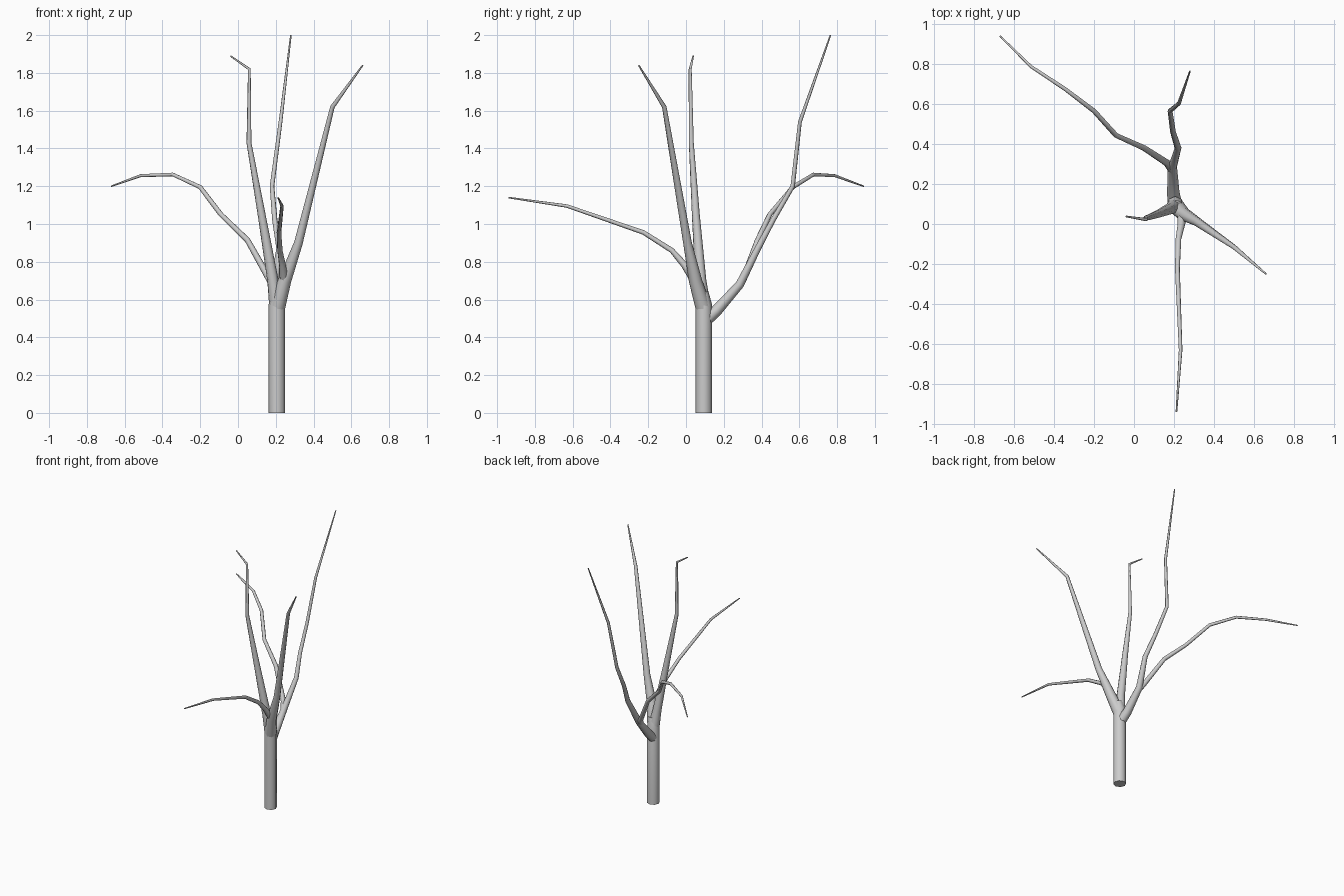
import bpy
import math


def limb(name, points):
    """Tapered tube through (x, y, z, radius) points."""
    curve = bpy.data.curves.new(name, 'CURVE')
    curve.dimensions = '3D'
    curve.bevel_depth = 1.0
    curve.bevel_resolution = 2
    curve.use_fill_caps = True
    spline = curve.splines.new('POLY')
    spline.points.add(len(points) - 1)
    for p, (x, y, z, r) in zip(spline.points, points):
        p.co = (x, y, z, 1)
        p.radius = r
    obj = bpy.data.objects.new(name, curve)
    bpy.context.collection.objects.link(obj)
    bpy.ops.object.select_all(action='DESELECT')
    obj.select_set(True)
    bpy.context.view_layer.objects.active = obj
    bpy.ops.object.convert(target='MESH')
    bpy.ops.object.shade_smooth_by_angle(angle=math.radians(50))


# Straight trunk
limb("trunk", [(.206, .094, 0, .044), (.206, .094, .57, .044), (.212, .085, .64, .034)])

# Rear limb, climbing to the highest tip
limb("rear_branch", [
    (.204, .10, .49, .036), (.196, .16, .54, .031), (.192, .285, .68, .023),
    (.22, .38, .87, .017), (.195, .46, 1.02, .014), (.18, .565, 1.2, .012),
    (.225, .603, 1.54, .010), (.28, .765, 2.0, .004)])

# Arching limb that forks off the rear limb
limb("arching_branch", [
    (.192, .27, .665, .022), (.165, .305, .71, .018), (.05, .38, .915, .015),
    (-.09, .443, 1.05, .013), (-.20, .565, 1.195, .012),
    (-.345, .675, 1.262, .010), (-.515, .787, 1.256, .008),
    (-.67, .94, 1.2, .004)])

# Upright limb with a hooked tip
limb("upright_branch", [
    (.206, .094, .55, .040), (.185, .078, .70, .030), (.125, .052, 1.05, .021),
    (.058, .028, 1.43, .013), (.06, .022, 1.82, .008), (-.04, .038, 1.89, .004)])

# Right-hand limb
limb("right_branch", [
    (.206, .094, .55, .042), (.247, .05, .70, .035), (.32, .008, .90, .023),
    (.50, -.115, 1.62, .012), (.66, -.25, 1.84, .004)])

# Forward limb that forks off the right-hand limb
limb("front_branch", [
    (.245, .055, .69, .026), (.235, -.01, .785, .018), (.222, -.075, .86, .014),
    (.217, -.225, .955, .012), (.233, -.63, 1.095, .009),
    (.212, -.94, 1.14, .004)])
